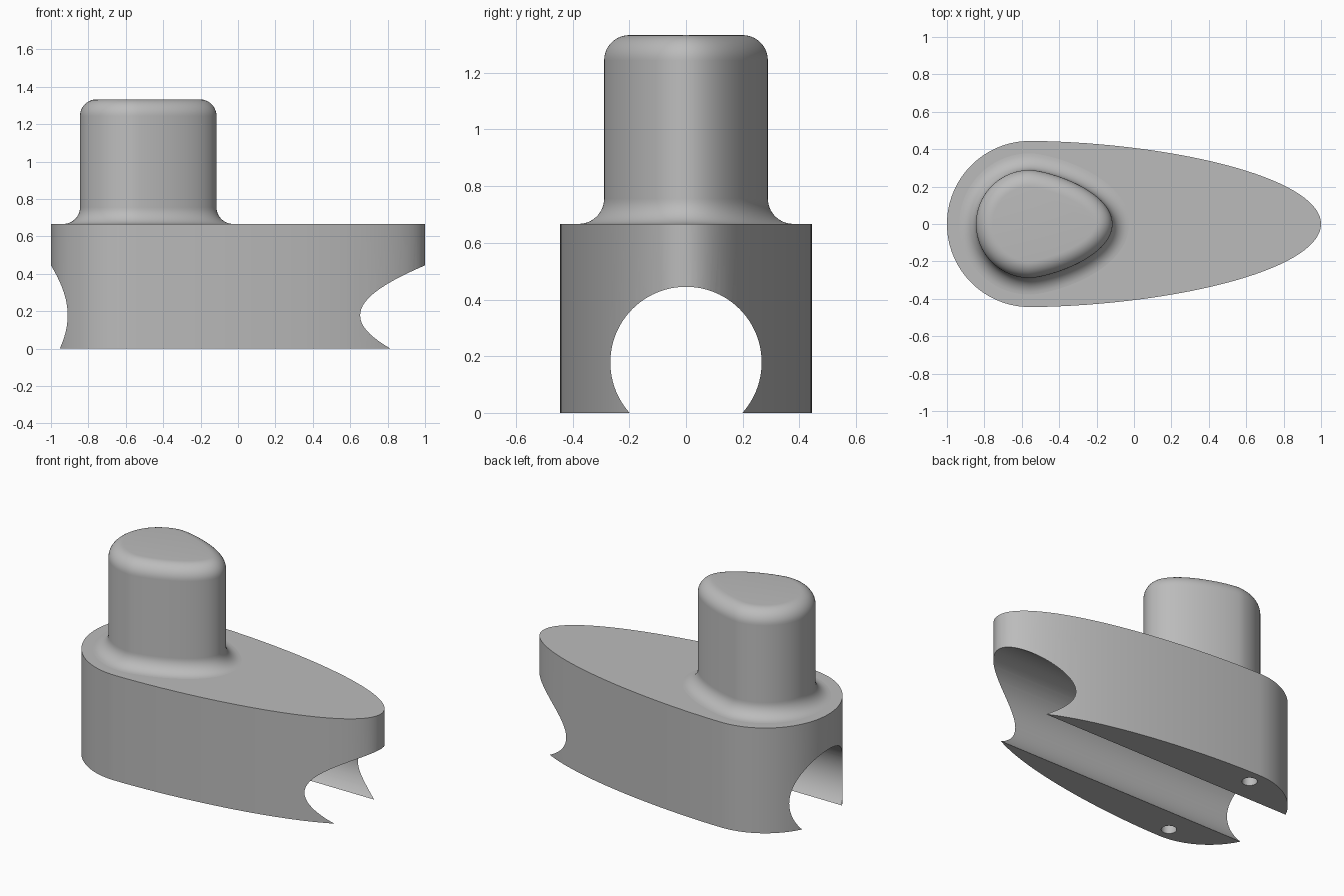
import bpy
import bmesh
from math import sin, cos, pi, sqrt, radians
from mathutils import Matrix, Vector

if "Cube" in bpy.data.objects:
    bpy.data.objects.remove(bpy.data.objects["Cube"])

AXIS_X = -0.556      # shared centre of the two round ends
DECK = 0.667         # top of the base
TOP = 1.333          # top of the post
FILLET = 0.089

grey = bpy.data.materials.new("plain grey")
grey.use_nodes = True
grey.diffuse_color = (0.5, 0.5, 0.5, 1)
grey.node_tree.nodes["Principled BSDF"].inputs["Base Color"].default_value = (0.5, 0.5, 0.5, 1)


def teardrop(length, radius, power, steps=128):
    """Outline with a circular end at -x and a tapering nose at +x."""
    points = []
    for i in range(steps):
        angle = 2 * pi * i / steps
        c, s = cos(angle), sin(angle)
        if c < 0:
            points.append(Vector((AXIS_X + radius * c, radius * s)))
        else:
            y = radius * sqrt(max(0, 1 - c ** power))
            points.append(Vector((AXIS_X + length * c, y if s >= 0 else -y)))
    return points


def grow(points, distance):
    """Offset an outline along its normals."""
    result = []
    for i, p in enumerate(points):
        along = points[(i + 1) % len(points)] - points[i - 1]
        result.append(p + Vector((along.y, -along.x)).normalized() * distance)
    return result


def loft(name, outline, levels):
    """Stack offset copies of an outline; levels are (offset, z) pairs."""
    bm = bmesh.new()
    rings = [[bm.verts.new((p.x, p.y, z)) for p in grow(outline, offset)]
             for offset, z in levels]
    for low, high in zip(rings, rings[1:]):
        for i in range(len(low)):
            j = (i + 1) % len(low)
            bm.faces.new((low[i], low[j], high[j], high[i]))
    bm.faces.new(rings[0][::-1])
    bm.faces.new(rings[-1])
    return finish(name, bm)


def finish(name, bm):
    mesh = bpy.data.meshes.new(name)
    bmesh.ops.recalc_face_normals(bm, faces=bm.faces)
    bm.to_mesh(mesh)
    bm.free()
    mesh.materials.append(grey)
    obj = bpy.data.objects.new(name, mesh)
    bpy.context.collection.objects.link(obj)
    return obj


def cylinder(name, radius, depth, matrix, sides):
    bm = bmesh.new()
    bmesh.ops.create_cone(bm, cap_ends=True, segments=sides, radius1=radius,
                          radius2=radius, depth=depth, matrix=matrix)
    obj = finish(name, bm)
    obj.hide_render = True
    return obj


def cut(target, cutter):
    mod = target.modifiers.new("cut", 'BOOLEAN')
    mod.operation = 'DIFFERENCE'
    mod.solver = 'EXACT'
    mod.object = cutter
    bpy.context.view_layer.objects.active = target
    bpy.ops.object.modifier_apply(modifier=mod.name)
    bpy.data.objects.remove(cutter)


# Base block
base = loft("base", teardrop(1.556, 0.444, 1.78), [(0, 0), (0, DECK)])

# Round channel running lengthwise through the underside
channel = Matrix.Translation((0, 0, 0.178)) @ Matrix.Rotation(pi / 2, 4, 'Y')
cut(base, cylinder("channel_cutter", 0.267, 3, channel, 96))

# Small blind holes in the underside
for side in (-1, 1):
    place = Matrix.Translation((AXIS_X, side * 0.355, 0))
    cut(base, cylinder("hole_cutter", 0.044, 0.6, place, 32))

# Post with a flared foot and a rounded top edge
quarter = [i / 10 * pi / 2 for i in range(11)]
levels = [(FILLET, DECK - 0.05)]
levels += [(FILLET * (1 - sin(a)), DECK + FILLET * (1 - cos(a))) for a in quarter]
levels += [(FILLET * (cos(a) - 1), TOP + FILLET * (sin(a) - 1)) for a in quarter]
post = loft("post", teardrop(0.441, 0.289, 1.4), levels)

# Smooth shading with crisp edges
bpy.ops.object.select_all(action='DESELECT')
for obj in (base, post):
    obj.select_set(True)
bpy.context.view_layer.objects.active = base
bpy.ops.object.shade_smooth_by_angle(angle=radians(30))
